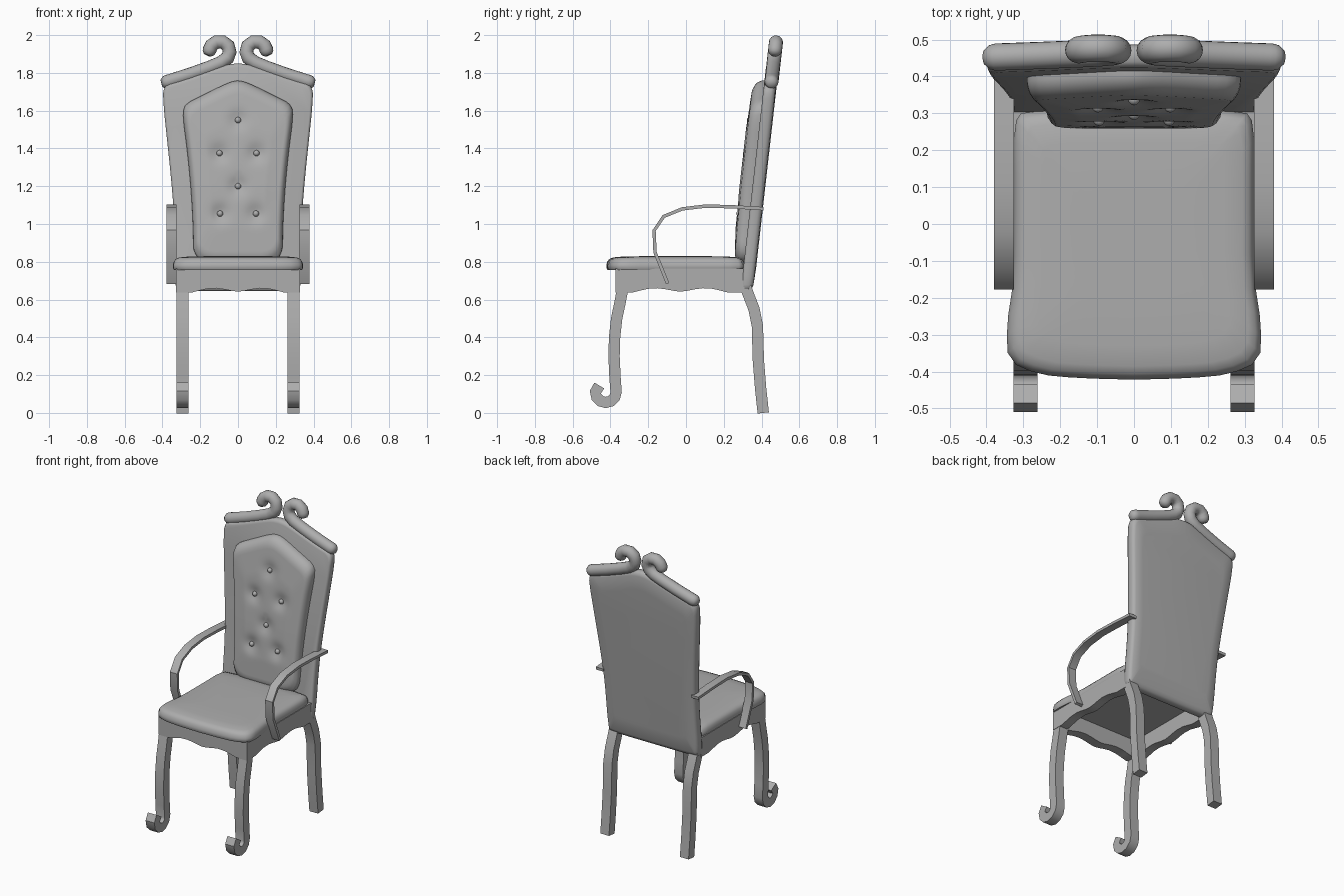
import bpy, bmesh, math
from mathutils import Vector

if "Cube" in bpy.data.objects:
    bpy.data.objects.remove(bpy.data.objects["Cube"])

grey = bpy.data.materials.new("dark_grey")
grey.diffuse_color = (.42, .42, .42, 1)
grey.use_nodes = True
grey.node_tree.nodes["Principled BSDF"].inputs["Base Color"].default_value = grey.diffuse_color


def smooth(ob, angle):
    ob.data.materials.append(grey)
    bpy.ops.object.select_all(action='DESELECT')
    ob.select_set(True)
    bpy.context.view_layer.objects.active = ob
    bpy.ops.object.shade_smooth_by_angle(angle=math.radians(angle))


def skin(name, rings, angle=35):
    """Join equal-length closed rings and cap both ends."""
    bm = bmesh.new()
    vs = [[bm.verts.new(p) for p in r] for r in rings]
    for a, b in zip(vs, vs[1:]):
        for i in range(len(a)):
            j = (i + 1) % len(a)
            bm.faces.new((a[i], a[j], b[j], b[i]))
    bm.faces.new(vs[0])
    bm.faces.new(vs[-1])
    bmesh.ops.recalc_face_normals(bm, faces=bm.faces)
    me = bpy.data.meshes.new(name)
    bm.to_mesh(me)
    bm.free()
    ob = bpy.data.objects.new(name, me)
    bpy.context.collection.objects.link(ob)
    smooth(ob, angle)


def prism(name, pts, axis, a, b):
    """Extrude a (u, z) profile along x or y."""
    put = (lambda u, z, t: (t, u, z)) if axis == 'x' else (lambda u, z, t: (u, t, z))
    skin(name, [[put(u, z, t) for u, z in pts] for t in (a, b)], 35)


def ribbon(path, width):
    """Outline of a strip of constant width following a 2D path."""
    p = [Vector(q) for q in path]
    left, right = [], []
    for i, q in enumerate(p):
        d = (p[min(i + 1, len(p) - 1)] - p[max(i - 1, 0)]).normalized()
        n = Vector((-d.y, d.x)) * width / 2
        left.append(tuple(q + n))
        right.append(tuple(q - n))
    return left + right[::-1]


def mirrored(half):
    return half + [(-x, z) for x, z in reversed(half)]


def chaikin(pts, times=1):
    """Round off the corners of a closed outline."""
    for _ in range(times):
        out = []
        for i, p in enumerate(pts):
            a, b = Vector(p), Vector(pts[(i + 1) % len(pts)])
            out += [a.lerp(b, .25), a.lerp(b, .75)]
        pts = out
    return [tuple(p) for p in pts]


def resample(pts, n):
    p = [Vector(q) for q in pts] + [Vector(pts[0])]
    lens = [(b - a).length for a, b in zip(p, p[1:])]
    step, out, k, acc = sum(lens) / n, [], 0, 0
    for i in range(n):
        t = i * step
        while acc + lens[k] < t:
            acc += lens[k]
            k += 1
        out.append(tuple(p[k].lerp(p[k + 1], (t - acc) / lens[k])))
    return out


def on_back(x, z, d=0):
    """Point on the tilted front plane of the backrest, d toward the front."""
    return (x, .29 + (z - .65) * .113 - d, z)


# Legs: front ones end in a scroll, back ones splay backward
front = [(-.335, .66), (-.35, .58), (-.367, .5), (-.378, .4), (-.381, .3), (-.376, .19)]
front += [(-.425 + .055 * math.cos(math.radians(a)), .11 + .055 * math.sin(math.radians(a)))
          for a in (0, -30, -60, -90, -120, -150, -180)] + [(-.459, .145)]
back = [(.305, .70), (.327, .635), (.36, .55), (.378, .46), (.383, .28), (.395, .13), (.409, 0)]
arm = [(-.097, .685), (-.164, .85), (-.169, .965), (-.118, 1.04), (-.02, 1.08),
       (.105, 1.095), (.25, 1.091), (.41, 1.081)]
wave = [(0, .642), (.1, .646), (.22, .654), (.35, .66), (.5, .657), (.62, .648), (.75, .637), (1, .637)]


def apron(c, h):
    s = [(c + h * u, z) for u, z in wave]
    return [(c - h * u, z) for u, z in reversed(wave[1:])] + s + [(c + h, .765), (c - h, .765)]


for side, tag in ((1, "right"), (-1, "left")):
    prism("front_leg_" + tag, ribbon(front, .06), 'x', side * .262, side * .326)
    prism("back_leg_" + tag, ribbon(back, .06), 'x', side * .262, side * .326)
    prism("side_apron_" + tag, apron(-.03, .34), 'x', side * .27, side * .328)
    prism("armrest_" + tag, ribbon(arm, .018), 'x', side * .325, side * .379)
prism("front_apron", apron(0, .328), 'y', -.372, -.31)

# Seat cushion
seat = chaikin(mirrored([(.001, -.422), (.15, -.418), (.26, -.408), (.341, -.372), (.346, -.28),
                         (.326, -.15), (.326, .1), (.326, .27), (.30, .31), (.001, .31)]))
levels = [(.93, .757), (.985, .757), (1, .768), (1, .782), (.985, .802), (.955, .815),
          (.9, .823), (.75, .828), (.4, .83)]
skin("seat_cushion", [[(x * s, (y + .055) * s - .055, z) for x, y in seat] for s, z in levels], 50)

# Backrest panel
panel = chaikin(mirrored([(.001, .645), (.31, .645), (.335, .66), (.335, 1.0), (.352, 1.22), (.378, 1.47),
                          (.394, 1.62), (.398, 1.735), (.31, 1.758), (.2, 1.795), (.06, 1.845), (.001, 1.85)]), 2)
levels = [(.965, 0), (.985, -.003), (1, -.014), (1, -.042), (.985, -.056), (.95, -.064), (.8, -.068)]
skin("backrest", [[on_back(x * s, (z - 1.25) * s + 1.25, d) for x, z in panel] for s, d in levels], 50)

# Tufted back cushion with buttons
buttons = [(0, 1.55), (.098, 1.375), (-.098, 1.375), (0, 1.2), (.095, 1.055), (-.095, 1.055)]
pad = resample(chaikin(mirrored([(.001, .79), (.235, .79), (.238, 1.0), (.25, 1.2), (.27, 1.4), (.293, 1.57),
                                 (.285, 1.635), (.19, 1.68), (.05, 1.75), (.001, 1.76)]), 2), 96)


def tuft(x, z):
    return sum(.018 * math.exp(-((x - a) ** 2 + (z - b) ** 2) / .0022) for a, b in buttons)


levels = [(1, -.01), (1, .012), (.992, .026), (.975, .039), (.945, .051)]
levels += [(.9 - .85 * i / 22, .06 + .009 * min(1, i / 8)) for i in range(23)]
rings = []
for s, d in levels:
    ring = [(x * s, (z - 1.25) * s + 1.25) for x, z in pad]
    rings.append([on_back(x, z, d - tuft(x, z) * (s < .93) - .008 * max(0, (1.2 - z) / .4) * (s < .99))
                  for x, z in ring])
skin("back_cushion", rings, 60)
for i, (x, z) in enumerate(buttons):
    bpy.ops.mesh.primitive_uv_sphere_add(segments=12, ring_count=8, radius=.016, location=on_back(x, z, .054))
    bpy.context.object.name = f"button_{i + 1}"
    smooth(bpy.context.object, 60)

# Scrolled crest tubes along the top, with rounded ends
crest = [(.375, 1.753), (.36, 1.757), (.25, 1.792), (.15, 1.828), (.09, 1.853), (.055, 1.88), (.044, 1.91),
         (.053, 1.943), (.08, 1.963), (.115, 1.963), (.14, 1.945), (.15, 1.922)]
R = .037
for side, tag in ((1, "right"), (-1, "left")):
    path = [Vector(on_back(side * x, z, -.038)) for x, z in crest]
    n = len(path)
    t0, t1 = (path[1] - path[0]).normalized(), (path[-1] - path[-2]).normalized()
    # stations: point, tangent, radius
    stations = [(path[0] - t0 * R * c, t0, R * math.sqrt(1 - c * c)) for c in (.85, .45)]
    stations += [(p, (path[min(i + 1, n - 1)] - path[max(i - 1, 0)]).normalized(), R)
                 for i, p in enumerate(path)]
    stations += [(path[-1] + t1 * R * c, t1, R * math.sqrt(1 - c * c)) for c in (.45, .85)]
    rings = []
    for p, t, r in stations:
        v = Vector((0, 1, -.113)).normalized()
        u = t.cross(v).normalized()
        rings.append([p + u * r * math.cos(a * math.pi / 8) + v * r * math.sin(a * math.pi / 8)
                      for a in range(16)])
    skin("crest_scroll_" + tag, rings, 50)
